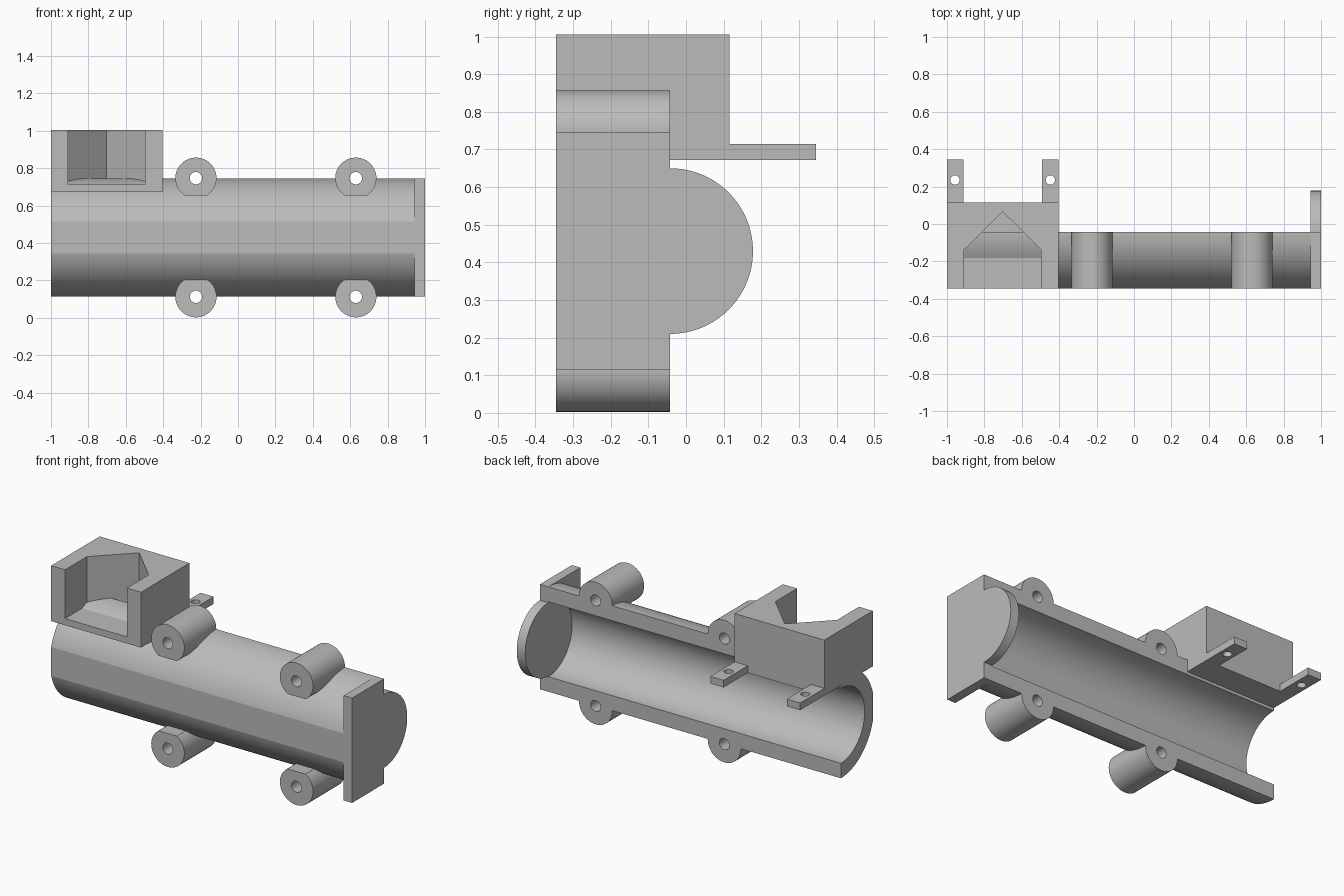
import bpy
import bmesh
from math import sin, cos, asin, pi, radians
from mathutils import Vector

if "Cube" in bpy.data.objects:
    bpy.data.objects.remove(bpy.data.objects["Cube"], do_unlink=True)

grey = bpy.data.materials.new("plain_grey")
grey.use_nodes = True
grey.diffuse_color = (0.5, 0.5, 0.5, 1)
grey.node_tree.nodes["Principled BSDF"].inputs["Base Color"].default_value = (0.5, 0.5, 0.5, 1)

FRONT, SPLIT = -0.345, -0.042      # front face and open rear plane
AXIS_Z, OUTER, BORE = 0.43, 0.315, 0.225


def arc(cx, cy, r, a, b, n):
    """Points on an arc from angle a to b."""
    return [(cx + r * cos(a + (b - a) * i / n), cy + r * sin(a + (b - a) * i / n))
            for i in range(n + 1)]


def prism(name, points, axis, lo, hi):
    """Extrude a 2D outline along one axis."""
    place = {"x": lambda p, t: Vector((t, p[0], p[1])),
             "y": lambda p, t: Vector((p[0], t, p[1])),
             "z": lambda p, t: Vector((p[0], p[1], t))}[axis]
    bm = bmesh.new()
    face = bm.faces.new([bm.verts.new(place(p, lo)) for p in points])
    ext = bmesh.ops.extrude_face_region(bm, geom=[face])
    moved = [v for v in ext["geom"] if isinstance(v, bmesh.types.BMVert)]
    bmesh.ops.translate(bm, verts=moved, vec=place((0, 0), hi - lo))
    bmesh.ops.recalc_face_normals(bm, faces=bm.faces)
    mesh = bpy.data.meshes.new(name)
    bm.to_mesh(mesh)
    bm.free()
    mesh.materials.append(grey)
    obj = bpy.data.objects.new(name, mesh)
    bpy.context.scene.collection.objects.link(obj)
    return obj


def rect(x0, y0, x1, y1):
    return [(x0, y0), (x1, y0), (x1, y1), (x0, y1)]


def circle(x, y, r):
    return arc(x, y, r, 0, 2 * pi, 48)[:-1]


def combine(target, tool, operation):
    """Apply a boolean and discard the tool."""
    mod = target.modifiers.new(tool.name, "BOOLEAN")
    mod.operation, mod.solver, mod.object = operation, "EXACT", tool
    bpy.context.view_layer.objects.active = target
    bpy.ops.object.modifier_apply(modifier=mod.name)
    bpy.data.objects.remove(tool, do_unlink=True)


# Half tube with a flattened front
flat = asin((SPLIT - FRONT) / OUTER)
outline = (arc(SPLIT, AXIS_Z, OUTER, pi / 2, pi / 2 + flat, 30)
           + arc(SPLIT, AXIS_Z, OUTER, 1.5 * pi - flat, 1.5 * pi, 30)
           + arc(SPLIT, AXIS_Z, BORE, 1.5 * pi, pi / 2, 64))
body = prism("half_tube_housing", outline, "x", -1, 0.96)

# End plate with a round plug edge behind it
plate = [(FRONT, AXIS_Z - OUTER), (SPLIT, AXIS_Z - OUTER)]
plate += arc(SPLIT, AXIS_Z, 0.22, -pi / 2, pi / 2, 64)
plate += [(SPLIT, AXIS_Z + OUTER), (FRONT, AXIS_Z + OUTER)]
combine(body, prism("end_plate", plate, "x", 0.944, 1), "UNION")

# Screw bosses, trimmed flat clear of the bore
BOSS_R, BOSS_OFF = 0.11, 0.317
trim = asin((BOSS_OFF - BORE) / BOSS_R)
bosses = [(x, side) for x in (-0.225, 0.63) for side in (1, -1)]
for x, side in bosses:
    shape = [(px, AXIS_Z + side * pz)
             for px, pz in arc(x, BOSS_OFF, BOSS_R, -trim, pi + trim, 64)]
    combine(body, prism("screw_boss", shape, "y", FRONT, SPLIT), "UNION")

# Box holder on top, with a pointed pocket open to the front
LEFT, RIGHT, BASE, BACK = -1, -0.403, 0.672, 0.115
holder = prism("holder_box", rect(LEFT, FRONT, RIGHT, BACK), "z", BASE, 1.005)
pocket = [(-0.908, -0.5), (-0.497, -0.5), (-0.497, -0.138), (-0.7025, 0.066), (-0.908, -0.138)]
combine(holder, prism("pocket", pocket, "z", 0.712, 1.2), "DIFFERENCE")

# Rear tabs with holes
for x0, x1, hole in ((LEFT, -0.912, -0.957), (-0.491, RIGHT, -0.447)):
    combine(holder, prism("tab", rect(x0, BACK - 0.03, x1, 0.345), "z", BASE, 0.715), "UNION")
    combine(holder, prism("tab_hole", circle(hole, 0.235, 0.025), "z", 0.5, 0.8), "DIFFERENCE")
combine(body, holder, "UNION")

# Screw holes through bosses and tube wall
for x, side in bosses:
    hole = circle(x, AXIS_Z + side * BOSS_OFF, 0.033)
    combine(body, prism("screw_hole", hole, "y", -0.5, 0.05), "DIFFERENCE")

body.select_set(True)
bpy.context.view_layer.objects.active = body
bpy.ops.object.shade_smooth_by_angle(angle=radians(10))
